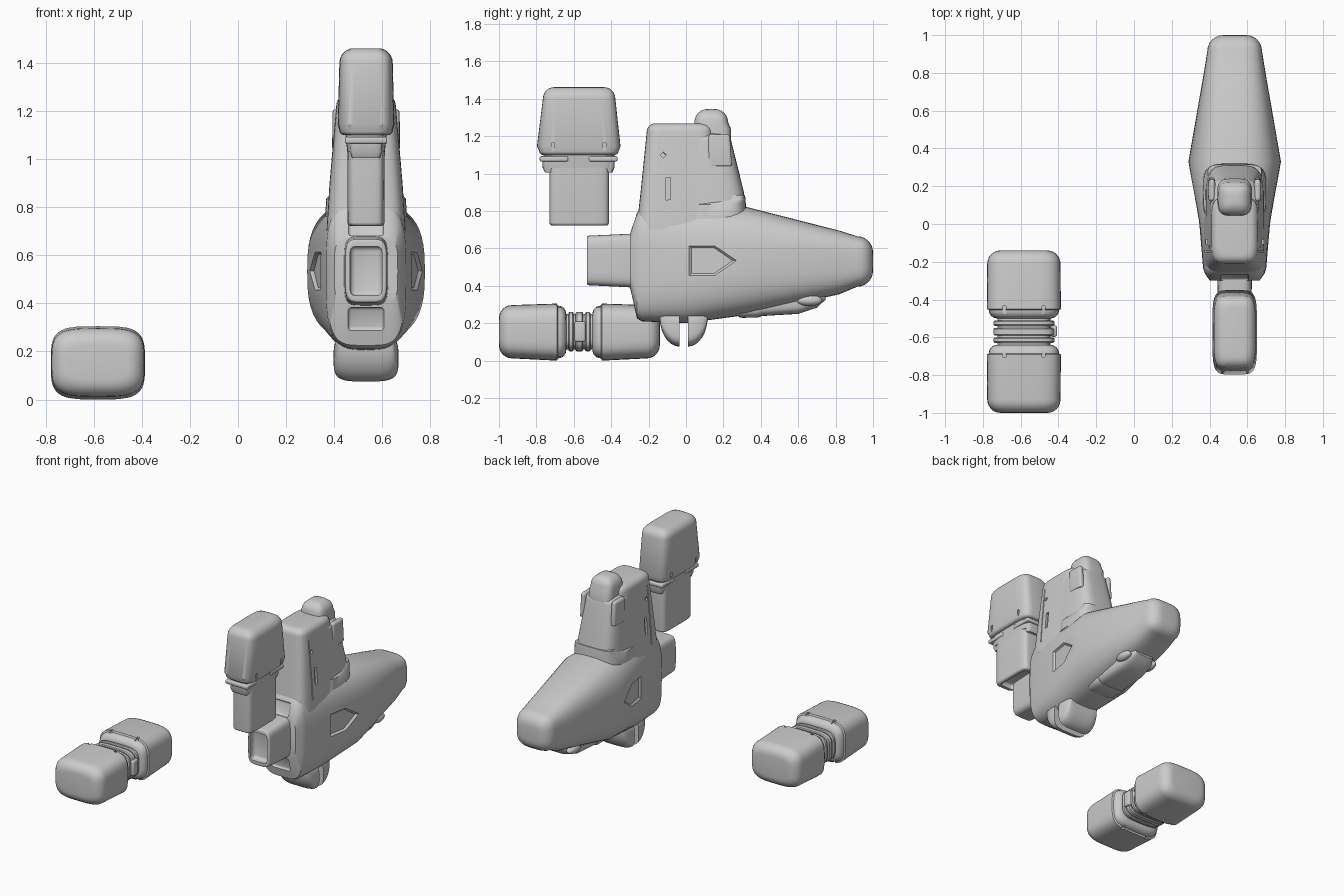
import bpy, bmesh, math
from mathutils import Vector

if "Cube" in bpy.data.objects:
    bpy.data.objects.remove(bpy.data.objects["Cube"])

CX = 0.533      # centre line of the large machine
DX = -0.583     # centre line of the separate double block


def finish(ob, angle=35):
    bpy.ops.object.select_all(action='DESELECT')
    ob.select_set(True)
    bpy.context.view_layer.objects.active = ob
    bpy.ops.object.shade_smooth_by_angle(angle=math.radians(angle))


def mesh_object(name, rings):
    bm = bmesh.new()
    vs = [[bm.verts.new(p) for p in r] for r in rings]
    n = len(vs[0])
    for a, b in zip(vs, vs[1:]):
        for i in range(n):
            bm.faces.new((a[i], a[(i + 1) % n], b[(i + 1) % n], b[i]))
    bm.faces.new(vs[0])
    bm.faces.new(vs[-1])
    bmesh.ops.recalc_face_normals(bm, faces=bm.faces)
    me = bpy.data.meshes.new(name)
    bm.to_mesh(me)
    bm.free()
    ob = bpy.data.objects.new(name, me)
    bpy.context.collection.objects.link(ob)
    finish(ob)
    return ob


def rounded_end(sec, r, d):
    """Quarter-round fan of sections, from the end face inward."""
    t, lo, hi, hw, n = sec
    out = []
    for k in range(7):
        p = k * math.pi / 12
        i = r * (1 - math.sin(p))
        out.append((t + d * r * (1 - math.cos(p)), lo + i, hi - i, hw - i, n))
    return out


def loft(name, axis, cx, secs, r0=0.0, r1=0.0, seg=48):
    """Sections are (position, low, high, half width, squareness)."""
    first = rounded_end(secs[0], r0, 1) if r0 else [secs[0]]
    last = rounded_end(secs[-1], r1, -1)[::-1] if r1 else [secs[-1]]
    rings = []
    for t, lo, hi, hw, n in first + list(secs[1:-1]) + last:
        ring = []
        for i in range(seg):
            a = 2 * math.pi * i / seg
            c, s = math.cos(a), math.sin(a)
            x = cx + hw * math.copysign(abs(c) ** (2 / n), c)
            w = (lo + hi) / 2 + (hi - lo) / 2 * math.copysign(abs(s) ** (2 / n), s)
            ring.append((x, t, w) if axis == 'y' else (x, w, t))
        rings.append(ring)
    return mesh_object(name, rings)


def box(name, loc, size, rot=(0, 0, 0), bevel=0.0):
    bpy.ops.mesh.primitive_cube_add(size=1, location=loc, rotation=rot)
    ob = bpy.context.object
    ob.name = name
    ob.scale = size
    bpy.ops.object.transform_apply(location=False, rotation=False, scale=True)
    if bevel:
        m = ob.modifiers.new("bevel", 'BEVEL')
        m.width, m.segments = bevel, 3
        bpy.ops.object.modifier_apply(modifier=m.name)
    finish(ob)
    return ob


def cut(target, cutters):
    for c in cutters:
        finish(target)
        m = target.modifiers.new("cut", 'BOOLEAN')
        m.operation, m.solver, m.object = 'DIFFERENCE', 'EXACT', c
        bpy.ops.object.modifier_apply(modifier=m.name)
        bpy.data.objects.remove(c)
    finish(target)


# Main hull, lofted from the rear plate to the rounded nose
body = loft("hull", 'y', CX, [
    (-.30, .39, .68, .132, 4.5), (-.262, .225, .79, .158, 4), (-.235, .21, .825, .167, 3.5),
    (0, .20, .83, .187, 3), (.33, .245, .82, .245, 2.8), (.82, .355, .695, .16, 3.2),
    (1.0, .395, .665, .145, 3.4)], r1=.085)

# Pentagon recesses on the hull flanks and panels in the rear plate
cutters = []
pent = [(.015, .615), (.015, .455), (.155, .455), (.27, .535), (.155, .615)]
mid = Vector((.12, .535))
for s in (-1, 1):
    rings = []
    for off, k in ((-.014, .86), (.0, 1.0), (.05, 1.0)):
        ring = []
        for y, z in pent:
            p = mid + (Vector((y, z)) - mid) * k
            ring.append((CX + s * (.187 + .176 * p.x + off), p.x, p.y))
        rings.append(ring)
    cutters.append(mesh_object("flank_cutter", rings))
for z, tilt, y in ((.33, .24, -.308), (.735, -.33, -.307)):
    cutters.append(box("rear_cutter", (CX, y, z), (.15, .07, .1), (tilt, 0, 0), .015))
cut(body, cutters)

# Rear port with a recessed opening
port = loft("rear_port", 'y', CX, [(-.53, .403, .668, .087, 5), (-.26, .39, .68, .092, 5)], r0=.012)
cut(port, [box("port_cutter", (CX, -.53, .535), (.132, .09, .205), (0, 0, 0), .022)])

# Tower: tall rear shell, lower front shell, skirt, dome and side ribs
tower = loft("tower_rear", 'z', CX, [
    (.70, -.265, .15, .165, 5), (.90, -.243, .15, .152, 5), (1.268, -.21, .14, .124, 5)], r1=.045)
cutters = []
for s in (-1, 1):
    tilt = -s * .076
    cutters += [
        box("seam", (CX + s * .147, -.145, .98), (.02, .007, .42), (0, tilt, 0)),
        box("slot", (CX + s * .150, -.095, .92), (.03, .024, .12), (0, tilt, 0)),
        box("port_hole", (CX + s * .138, -.122, 1.10), (.03, .022, .022), (math.pi / 4, tilt, 0)),
    ]
cut(tower, cutters)
loft("tower_front", 'z', CX, [
    (.72, -.14, .318, .162, 4), (.90, -.12, .31, .152, 4), (1.215, -.08, .243, .127, 4)], r1=.045)
loft("tower_skirt", 'z', CX, [
    (.76, .0, .322, .170, 4), (.835, .015, .32, .166, 4), (.86, .20, .318, .146, 4),
    (.885, .22, .316, .142, 4)])
loft("top_dome", 'z', CX, [(1.17, .035, .24, .092, 4), (1.24, .04, .24, .092, 4),
                           (1.345, .045, .225, .088, 3.6)], r1=.07)
for s in (-1, 1):
    loft("tower_rib", 'z', CX + s * .121, [(1.04, .12, .245, .02, 4), (1.21, .12, .235, .019, 4)],
         r0=.008, r1=.018)

# Split foot below the hull: two quarter-round halves with a gap
for name, y0, d in (("foot_rear", -.035, -1), ("foot_front", .01, 1)):
    secs = []
    for k in range(8):
        a = k / 7 * math.radians(82)
        c, s = math.cos(a), math.sin(a)
        secs.append((y0 + d * .106 * s, .235 - .16 * c, .27, .105 + .03 * c, 4))
    loft(name, 'y', CX, secs)

# Belly fairing with a raised band and two side knobs
loft("belly_fairing", 'y', CX, [
    (.17, .245, .34, .095, 4), (.35, .235, .38, .115, 4), (.60, .250, .40, .112, 4),
    (.70, .283, .40, .10, 4), (.745, .325, .40, .075, 4)])
loft("belly_band", 'y', CX, [(.28, .233, .36, .113, 4), (.30, .229, .37, .117, 4),
                             (.38, .23, .37, .119, 4), (.40, .235, .38, .117, 4)])
for s in (-1, 1):
    bpy.ops.mesh.primitive_uv_sphere_add(segments=24, ring_count=12, location=(CX + s * .108, .66, .322))
    knob = bpy.context.object
    knob.name = "belly_knob"
    knob.scale = (.032, .068, .03)
    finish(knob)

# Upright pack: head, collar, clips and hollow stem
head = loft("pack_head", 'z', CX, [
    (1.10, -.785, -.36, .112, 5), (1.145, -.797, -.35, .118, 5), (1.462, -.765, -.378, .111, 5)],
    r0=.022, r1=.06)
cut(head, [box("head_slot", (CX + s * .118, y, 1.142), (.024, .016, .044))
           for s in (-1, 1) for y in (-.712, -.435)])
loft("pack_collar", 'z', CX, [(1.03, -.755, -.39, .078, 5), (1.115, -.765, -.38, .088, 5)])
for y, name in ((-.706, "rear"), (-.443, "front")):
    d = -1 if name == "rear" else 1
    box("collar_flange_" + name, (CX, y, 1.079), (.176, .152, .028), (0, 0, 0), .008)
    c = y + d * .02
    loft("collar_clip_" + name, 'z', CX, [(1.005, c - .028, c + .028, .058, 5),
                                          (1.03, c - .04, c + .04, .066, 5),
                                          (1.07, c - .042, c + .042, .068, 5)])
stem = loft("pack_stem", 'z', CX, [(.722, -.73, -.412, .077, 6), (1.08, -.73, -.412, .078, 6)], r0=.016)
cut(stem, [box("stem_cutter", (CX, -.571, .722), (.105, .25, .07), (0, 0, 0), .015)])

# Separate double block: two rounded ends joined by a ribbed neck
for name, s in (("block_rear", -1), ("block_front", 1)):
    yc = -.57
    secs = [(yc + s * .43, .012, .297, .194, 3.7), (yc + s * .12, .0, .305, .196, 3.9),
            (yc + s * .07, .012, .294, .186, 3.9)]
    if s < 0:
        block = loft(name, 'y', DX, secs, r0=.07, r1=.045)
    else:
        block = loft(name, 'y', DX, secs[::-1], r0=.045, r1=.07)
    cut(block, [box("block_slot", (DX + d * .104, yc + s * .113, z), (.018, .044, .03))
                for d in (-1, 1) for z in (.3, .005)])
loft("block_neck", 'y', DX, [(-.67, .06, .25, .14, 4), (-.47, .06, .25, .14, 4)])
for y, w in ((-.615, .014), (-.57, .02), (-.525, .014)):
    loft("neck_rib", 'y', DX, [(y - w, .055, .255, .155, 4), (y - w + .006, .05, .26, .162, 4),
                               (y + w - .006, .05, .26, .162, 4), (y + w, .055, .255, .155, 4)])
box("neck_latch", (DX + .158, -.567, .155), (.036, .06, .11), (0, 0, 0), .012)
